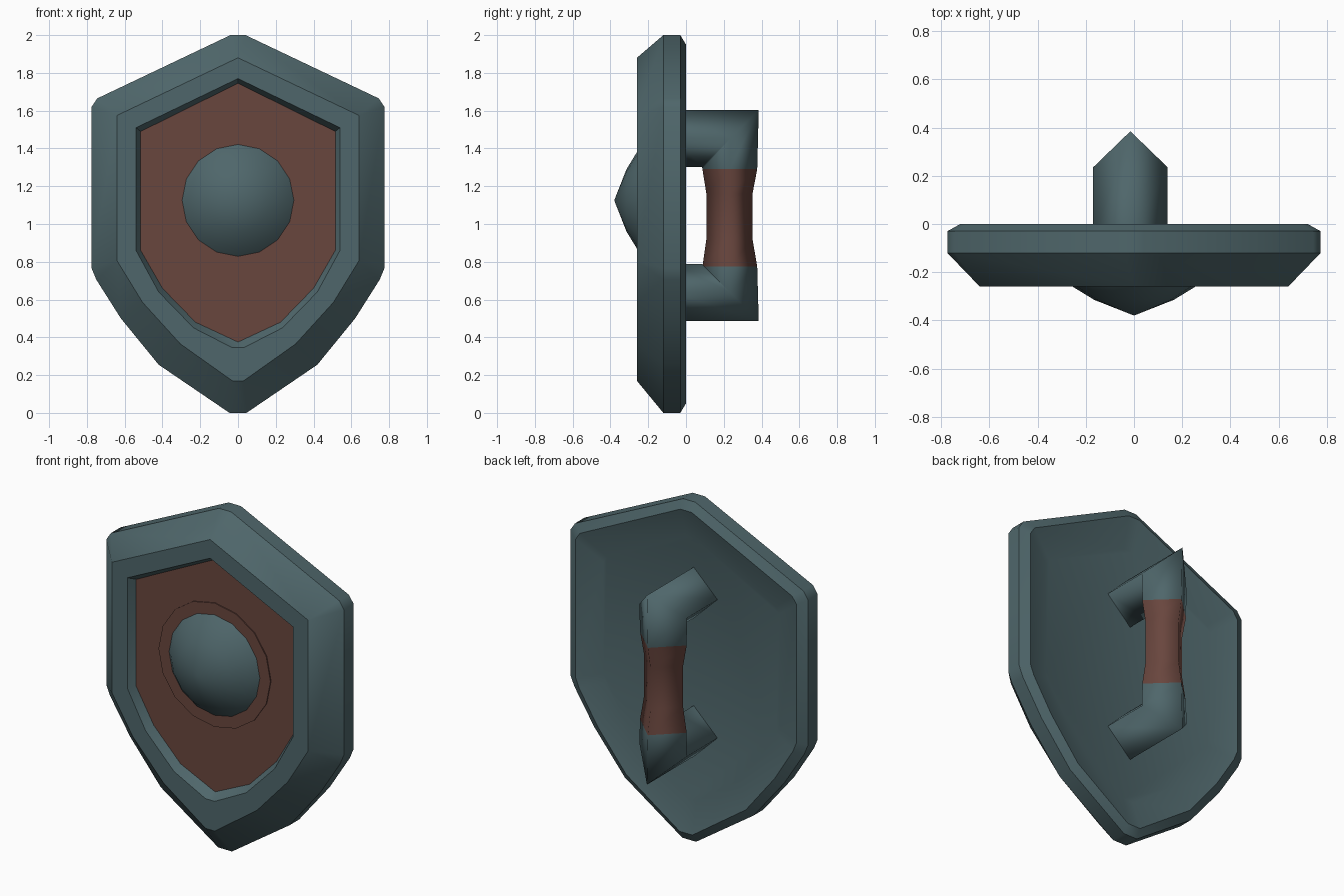
import bpy, bmesh, math

if "Cube" in bpy.data.objects:
    bpy.data.objects.remove(bpy.data.objects["Cube"])


def material(name, rgb):
    m = bpy.data.materials.new(name)
    m.diffuse_color = (*rgb, 1)
    m.use_nodes = True
    m.node_tree.nodes["Principled BSDF"].inputs["Base Color"].default_value = m.diffuse_color
    return m


STEEL = material("grey_green_steel", (0.078, 0.134, 0.146))
LEATHER = material("brown_leather", (0.141, 0.061, 0.048))


def finish(name, bm, mats, angle=None):
    bmesh.ops.remove_doubles(bm, verts=bm.verts, dist=0.0005)
    bmesh.ops.recalc_face_normals(bm, faces=bm.faces)
    me = bpy.data.meshes.new(name)
    bm.to_mesh(me)
    bm.free()
    for m in mats:
        me.materials.append(m)
    ob = bpy.data.objects.new(name, me)
    bpy.context.collection.objects.link(ob)
    for p in me.polygons:
        p.use_smooth = True
    if angle:
        bpy.ops.object.select_all(action='DESELECT')
        ob.select_set(True)
        bpy.context.view_layer.objects.active = ob
        bpy.ops.object.shade_smooth_by_angle(angle=math.radians(angle))
    return ob


def loft(bm, rings):
    """Bridge successive closed rings of points; returns the vertex rings."""
    vs = [[bm.verts.new(p) for p in r] for r in rings]
    for a, b in zip(vs, vs[1:]):
        n = len(a)
        for i in range(n):
            j = (i + 1) % n
            bm.faces.new((a[i], a[j], b[j], b[i]))
    return vs


# Shield outlines: right half from top to bottom (x, z)
OUTER = [(.04, 2.0), (.745, 1.665), (.775, 1.62), (.775, .765), (.75, .705),
         (.62, .5), (.42, .255), (.045, 0)]
FRONT = [(0, 1.88), (.64, 1.575), (.64, 1.575), (.64, .805), (.64, .805),
         (.505, .585), (.305, .365), (.03, .17)]
INNER = [(0, 1.77), (.54, 1.51), (.54, 1.51), (.54, .86), (.54, .86),
         (.42, .64), (.235, .45), (.03, .345)]
PANEL = [(0, 1.745), (.515, 1.49), (.515, 1.49), (.515, .86), (.515, .86),
         (.4, .66), (.225, .48), (0, .375)]


def outline(half, y, sx=1, sz=1):
    pts = [(x * sx, y, 1 + (z - 1) * sz) for x, z in half]
    return pts + [(-x, y, z) for x, y, z in reversed(pts)]


# Shield body: dished back, rounded rim, sloped front and recessed leather panel
bm = bmesh.new()
rings = loft(bm, [outline(OUTER, -.05, .74, .77), outline(OUTER, 0, .93, .95),
                  outline(OUTER, -.03), outline(OUTER, -.12),
                  outline(FRONT, -.26), outline(INNER, -.26),
                  outline(PANEL, -.213)])
bm.faces.new(rings[0])
bm.faces.new(rings[-1]).material_index = 1
finish("shield_body", bm, [STEEL, LEATHER], 35)


def disc_ring(r, y, z=1.125, n=16):
    return [(r * math.sin(2 * math.pi * i / n), y, z + r * math.cos(2 * math.pi * i / n))
            for i in range(n)]


# Thin leather collar around the boss
bm = bmesh.new()
loft(bm, [disc_ring(.365, -.211), disc_ring(.365, -.219), disc_ring(.28, -.219)])
finish("boss_collar", bm, [LEATHER], 35)

# Domed boss
bm = bmesh.new()
loft(bm, [disc_ring(.31, -.205), disc_ring(.255, -.26),
          disc_ring(.165, -.315), disc_ring(0, -.38)])
finish("boss", bm, [STEEL])

# Handle: diamond-section bar with mitred elbows and a narrower leather grip
# section = centre y, centre z, half width x, outward vector (dy, dz)
sections = [(-.06, 1.453, .155, 0, .15), (.235, 1.453, .155, .15, .15),
            (.232, 1.29, .152, .145, 0), (.23, 1.16, .127, .122, 0),
            (.23, .92, .127, .122, 0), (.232, .775, .152, .145, 0),
            (.235, .637, .155, .15, -.15), (-.06, .637, .155, 0, -.15)]
bm = bmesh.new()
cx = -.015
loft(bm, [[(cx - w, y, z), (cx, y + dy, z + dz), (cx + w, y, z), (cx, y - dy, z - dz)]
          for y, z, w, dy, dz in sections])
for f in bm.faces:
    if all(.77 < v.co.z < 1.295 and v.co.y > .08 for v in f.verts):
        f.material_index = 1
finish("handle", bm, [STEEL, LEATHER])
